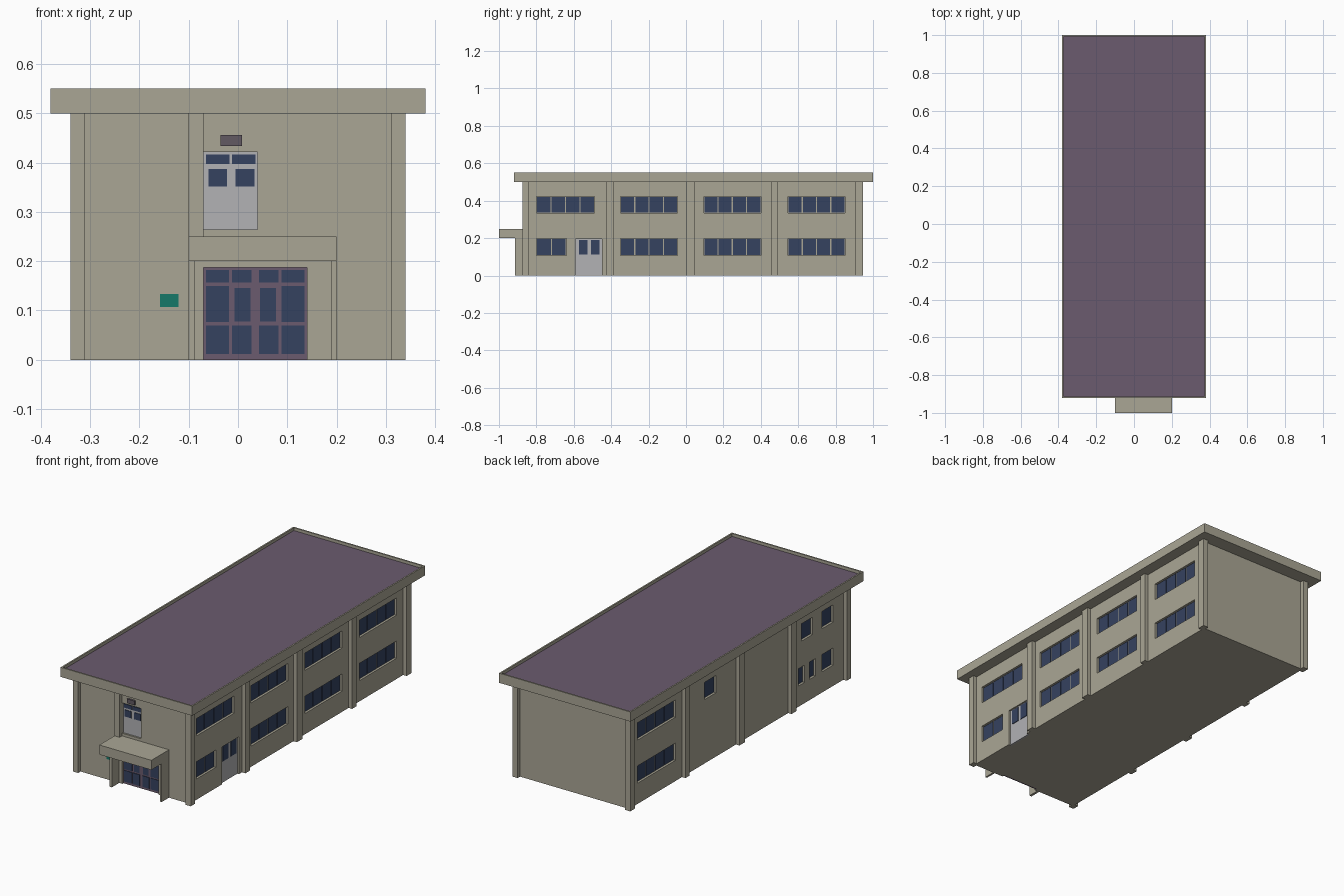
import bpy, bmesh
from mathutils import Matrix, Vector

if "Cube" in bpy.data.objects:
    bpy.data.objects.remove(bpy.data.objects["Cube"])

WX, WF, WB = 0.32, -0.855, 0.925   # wall planes: sides, front, back
DEPTH = 0.012                      # window recess


def material(name, rgb):
    lin = [(c / 255 / 12.92) if c < 11 else ((c / 255 + 0.055) / 1.055) ** 2.4 for c in rgb]
    m = bpy.data.materials.new(name)
    m.diffuse_color = (*lin, 1)
    m.use_nodes = True
    m.node_tree.nodes["Principled BSDF"].inputs["Base Color"].default_value = m.diffuse_color
    return m


WALL = material("beige_render", (170, 166, 149))
ROOF = material("purple_roof", (107, 91, 110))
GLASS = material("blue_glass", (53, 66, 96))
DOOR = material("pale_grey", (178, 178, 181))
LAMP = material("lamp_grey", (98, 90, 98))
GREEN = material("sign_green", (22, 120, 105))


def boxes(name, items, mat):
    """One object made of boxes given as (x0, x1, y0, y1, z0, z1)."""
    bm = bmesh.new()
    for x0, x1, y0, y1, z0, z1 in items:
        centre = Vector((x0 + x1, y0 + y1, z0 + z1)) / 2
        bmesh.ops.create_cube(bm, size=1, matrix=Matrix.Translation(centre)
                              @ Matrix.Diagonal((x1 - x0, y1 - y0, z1 - z0, 1)))
    me = bpy.data.meshes.new(name)
    bm.to_mesh(me)
    bm.free()
    ob = bpy.data.objects.new(name, me)
    bpy.context.collection.objects.link(ob)
    me.materials.append(mat)
    return ob


def on_wall(side, u0, u1, z0, z1, d0, d1):
    """Box on a wall; d is the distance outward from the wall plane."""
    if side == "right":
        return (WX + d0, WX + d1, u0, u1, z0, z1)
    if side == "left":
        return (-WX - d1, -WX - d0, u0, u1, z0, z1)
    return (u0, u1, WF - d1, WF - d0, z0, z1)


# Window openings: side, start, end, row, pane count
LOW, HIGH = (0.108, 0.198), (0.333, 0.423)
windows = [("right", -0.8, -0.49, HIGH, 4), ("right", -0.8, -0.64, LOW, 2)]
for row in (LOW, HIGH):
    for a, b in ((-0.35, -0.045), (0.095, 0.4), (0.545, 0.85)):
        windows.append(("right", a, b, row, 4))
    windows += [("left", 0.545, 0.855, row, 4), ("left", -0.755, -0.665, row, 1)]
windows += [("left", 0.21, 0.305, HIGH, 1), ("left", -0.585, -0.495, HIGH, 1),
            ("left", -0.61, -0.56, LOW, 1), ("left", -0.52, -0.47, LOW, 1)]

cuts = [on_wall(s, a, b, r[0], r[1], -DEPTH, 0.05) for s, a, b, r, n in windows]
cuts += [on_wall("right", -0.59, -0.45, -0.05, 0.195, -DEPTH, 0.05),
         on_wall("front", -0.07, 0.14, -0.05, 0.187, -DEPTH, 0.05),
         on_wall("front", -0.07, 0.04, 0.264, 0.422, -DEPTH, 0.05)]

# Main block with recessed openings
body = boxes("building_body", [(-WX, WX, WF, WB, 0, 0.51)], WALL)
cutter = boxes("opening_cutter", cuts, WALL)
mod = body.modifiers.new("openings", "BOOLEAN")
mod.operation, mod.solver, mod.object = "DIFFERENCE", "EXACT", cutter
bpy.context.view_layer.objects.active = body
bpy.ops.object.modifier_apply(modifier=mod.name)
bpy.data.objects.remove(cutter)

# Window panes
panes = []
for s, a, b, r, n in windows:
    step = (b - a) / n
    for i in range(n):
        panes.append(on_wall(s, a + i * step + 0.003, a + (i + 1) * step - 0.003,
                             r[0] + 0.003, r[1] - 0.003, -DEPTH - 0.002, -DEPTH + 0.003))
boxes("window_panes", panes, GLASS)

# Pilasters along both sides, corners included
pil = []
for sx in (-1, 1):
    x0, x1 = sorted((sx * 0.31, sx * 0.34))
    for y0, y1 in ((-0.875, -0.84), (-0.425, -0.385), (0.0, 0.045), (0.455, 0.49), (0.905, 0.945)):
        pil.append((x0, x1, y0, y1, 0, 0.505))
boxes("pilasters", pil, WALL)
boxes("front_pilaster", [(-0.1, -0.07, -0.875, WF + 0.01, 0.24, 0.505)], WALL)

# Overhanging roof slab with low parapet and coloured deck
roof = boxes("roof_slab", [(-0.38, 0.38, -0.92, 1.0, 0.5, 0.55)], WALL)
roof.data.materials.append(ROOF)
bm = bmesh.new()
bm.from_mesh(roof.data)
bm.normal_update()
top = max(bm.faces, key=lambda f: f.normal.z)
bmesh.ops.inset_region(bm, faces=[top], thickness=0.011)
inner = bmesh.ops.extrude_face_region(bm, geom=[top])["geom"]
bmesh.ops.translate(bm, verts=[v for v in inner if isinstance(v, bmesh.types.BMVert)],
                    vec=(0, 0, -0.015))
for f in [g for g in inner if isinstance(g, bmesh.types.BMFace)]:
    f.material_index = 1
if top.is_valid:
    bmesh.ops.delete(bm, geom=[top], context="FACES_ONLY")
bmesh.ops.recalc_face_normals(bm, faces=bm.faces)
bm.to_mesh(roof.data)
bm.free()

# Entrance canopy and its side fins
boxes("entrance_canopy", [(-0.1, 0.2, -1.0, WF + 0.005, 0.2, 0.25)], WALL)
boxes("canopy_fins", [(-0.1, -0.087, -0.915, WF + 0.005, 0, 0.205),
                      (0.19, 0.2, -0.915, WF + 0.005, 0, 0.205)], WALL)


def panel(name, side, u0, u1, z0, z1, glass, mat):
    """Door or frame panel set in a recess, with glass panes on it."""
    boxes(name, [on_wall(side, u0, u1, z0, z1, -DEPTH - 0.005, -DEPTH + 0.003)], mat)
    boxes(name + "_glass", [on_wall(side, *g, -DEPTH, -DEPTH + 0.006) for g in glass], GLASS)


# Entrance doors, mirrored about their centre line
half = [(-0.065, -0.018, 0.012, 0.07), (-0.012, 0.027, 0.012, 0.07),
        (-0.065, -0.018, 0.077, 0.15), (-0.007, 0.025, 0.078, 0.146),
        (-0.065, -0.018, 0.157, 0.182), (-0.012, 0.027, 0.157, 0.182)]
panel("entrance_doors", "front", -0.07, 0.14, 0, 0.187,
      half + [(0.07 - b, 0.07 - a, c, d) for a, b, c, d in half], ROOF)

# Upper front door and side door
panel("upper_front_door", "front", -0.07, 0.04, 0.264, 0.422,
      [(-0.065, -0.017, 0.397, 0.417), (-0.012, 0.036, 0.397, 0.417),
       (-0.06, -0.022, 0.352, 0.387), (-0.005, 0.033, 0.352, 0.387)], DOOR)
panel("side_door", "right", -0.59, -0.45, 0, 0.195,
      [(-0.573, -0.526, 0.112, 0.19), (-0.508, -0.462, 0.112, 0.19)], DOOR)

# Lamp above the upper door and plain wall sign
boxes("wall_lamp", [on_wall("front", -0.036, 0.008, 0.434, 0.456, -0.002, 0.01)], LAMP)
boxes("wall_sign", [on_wall("front", -0.158, -0.121, 0.107, 0.133, -0.002, 0.003)], GREEN)
